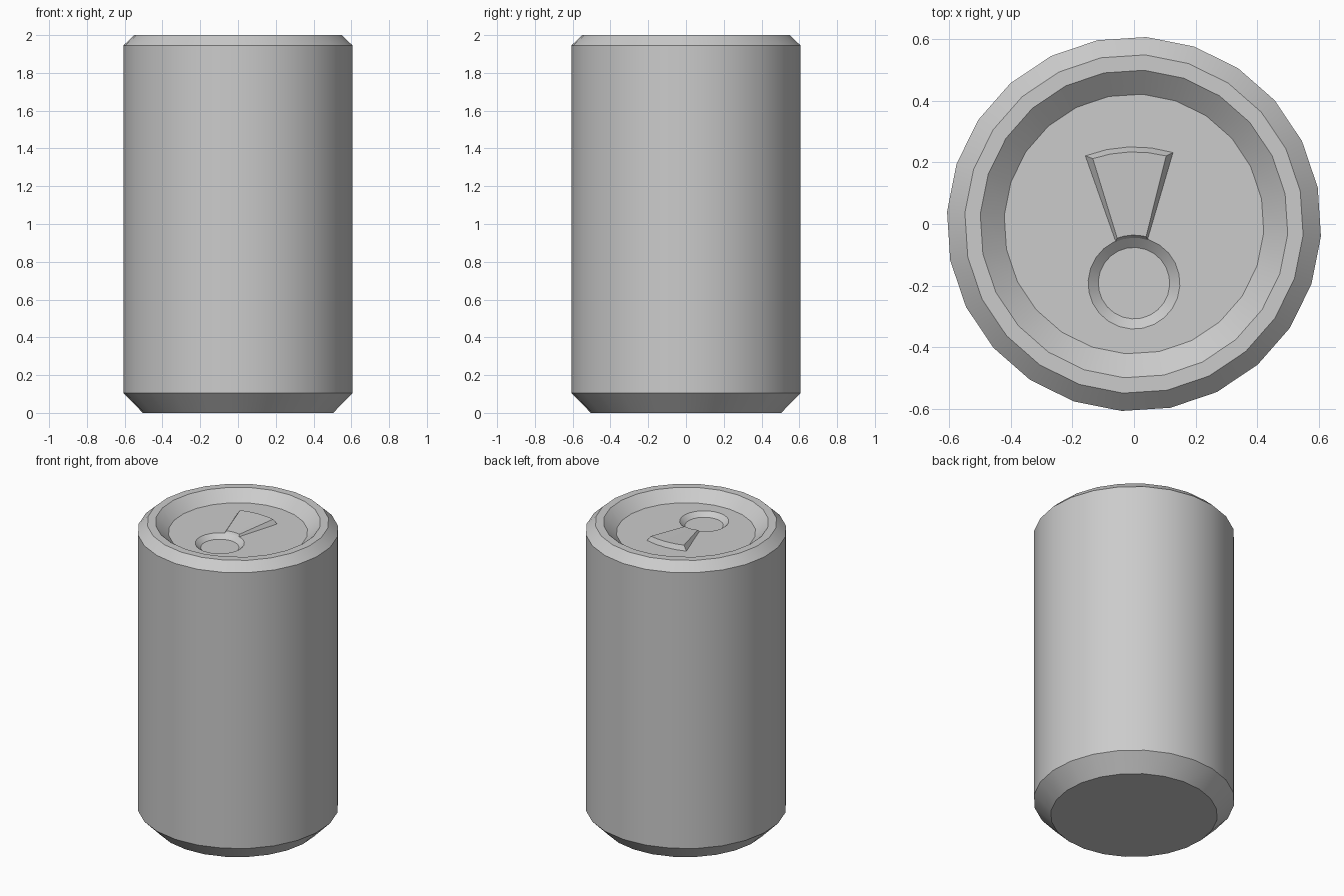
import bpy, bmesh
from math import cos, sin, radians

if "Cube" in bpy.data.objects:
    bpy.data.objects.remove(bpy.data.objects["Cube"])

SIDES = 24
RING_Y = -0.192      # centre of the finger dimple
FLOOR_Z = 1.933      # level of the sunken lid


def finish(name, bm, smooth=True):
    bmesh.ops.recalc_face_normals(bm, faces=bm.faces)
    mesh = bpy.data.meshes.new(name)
    bm.to_mesh(mesh)
    bm.free()
    obj = bpy.data.objects.new(name, mesh)
    bpy.context.collection.objects.link(obj)
    if smooth:
        bpy.ops.object.select_all(action='DESELECT')
        obj.select_set(True)
        bpy.context.view_layer.objects.active = obj
        bpy.ops.object.shade_smooth_by_angle(angle=radians(30))
    return obj


def polar(bm, r, deg, z, cy=0.0):
    a = radians(deg)
    return bm.verts.new((r * cos(a), cy + r * sin(a), z))


# Can body: stacked rings from the base, over the rim, to the dimple in the lid
rings = [
    (0.505, 0.0, 0), (0.608, 0.105, 0), (0.608, 1.945, 0),
    (0.550, 2.0, 0), (0.500, 2.0, 0), (0.422, FLOOR_Z, 0),
    (0.149, FLOOR_Z, RING_Y), (0.116, FLOOR_Z - 0.028, RING_Y),
]
bm = bmesh.new()
loops = [[polar(bm, r, 11.25 + i * 360 / SIDES, z, cy) for i in range(SIDES)]
         for r, z, cy in rings]
for low, high in zip(loops, loops[1:]):
    for i in range(SIDES):
        j = (i + 1) % SIDES
        bm.faces.new((low[i], low[j], high[j], high[i]))
bm.faces.new(loops[0][::-1])
bm.faces.new(loops[-1])
finish("can_body", bm)

# Raised wedge: a fan sector around the dimple, tallest at its wide end
STEPS = 4


def arc(bm, r, start, end, z):
    return [polar(bm, r, start + (end - start) * i / STEPS, z, RING_Y)
            for i in range(STEPS + 1)]


bm = bmesh.new()
base_near = arc(bm, 0.147, 114, 72.5, FLOOR_Z - 0.001)
base_far = arc(bm, 0.443, 111, 73.3, FLOOR_Z - 0.001)
top_near = arc(bm, 0.156, 110.5, 75.5, FLOOR_Z + 0.012)
top_far = arc(bm, 0.426, 108.3, 75.8, FLOOR_Z + 0.030)
cycle = [base_near, base_far, top_far, top_near]
for a, b in zip(cycle, cycle[1:] + cycle[:1]):
    for i in range(STEPS):
        bm.faces.new((a[i], a[i + 1], b[i + 1], b[i]))
for end in (0, -1):
    bm.faces.new([strip[end] for strip in cycle])
finish("opening_wedge", bm)
